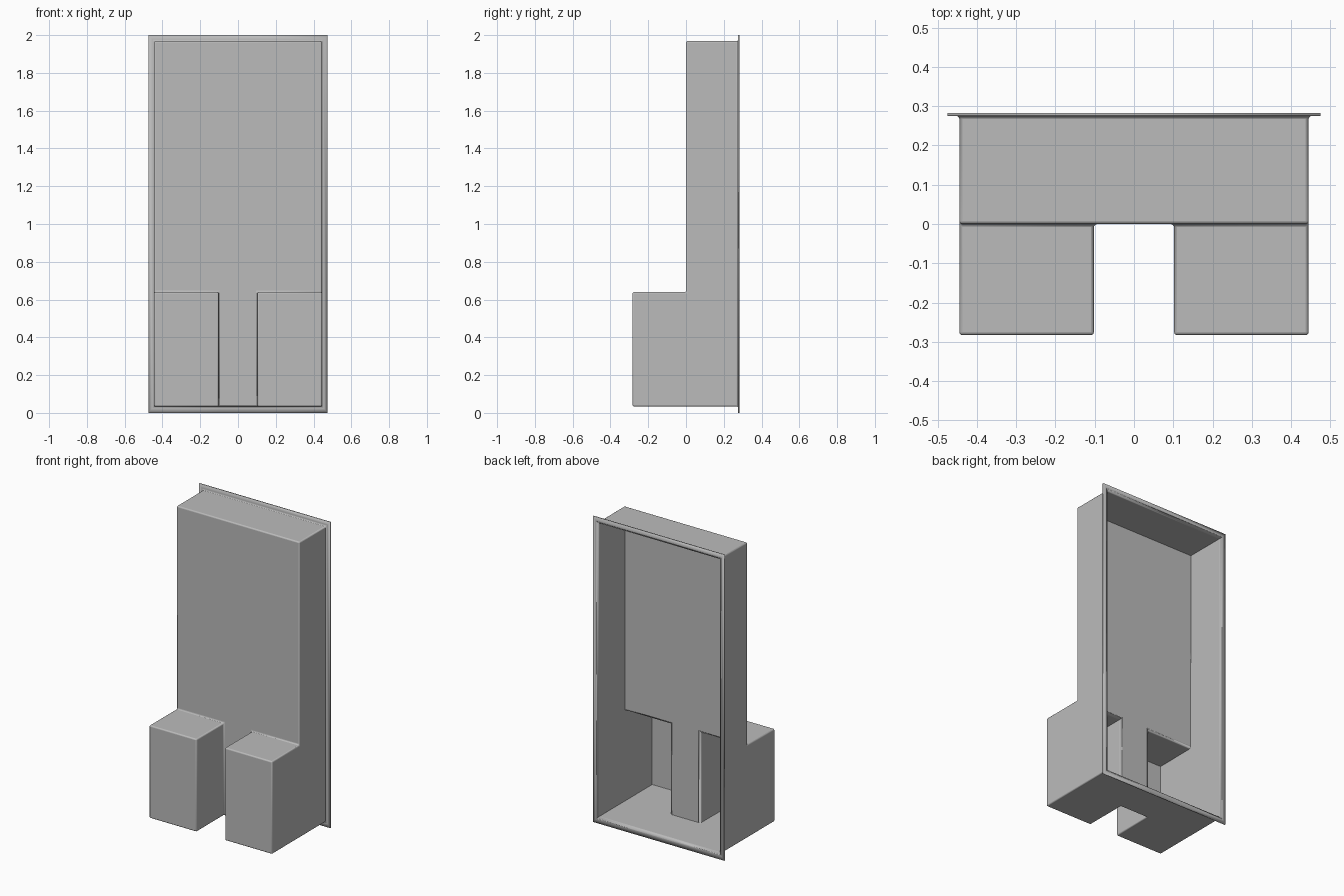
import bpy
import bmesh

cube = bpy.data.objects.get("Cube")
if cube:
    bpy.data.objects.remove(cube, do_unlink=True)

HALF_W, GAP = 0.445, 0.102           # body half width, half gap between legs
BOTTOM, LEG_TOP, TOP = 0.034, 0.64, 1.968
FRONT, BACK = -0.283, 0.2755         # leg front, face of the rim
RIM, WALL = 0.03, 0.0075

grey = bpy.data.materials.new("plain grey")
grey.use_nodes = True
colour = (0.5, 0.5, 0.5, 1)
grey.diffuse_color = colour
grey.node_tree.nodes["Principled BSDF"].inputs["Base Color"].default_value = colour

bm = bmesh.new()

# Front panel as a grid of cells
xs = (-HALF_W, -GAP, GAP, HALF_W)
zs = (BOTTOM, LEG_TOP, TOP)
grid = [[bm.verts.new((x, 0, z)) for x in xs] for z in zs]
cells = [[bm.faces.new((grid[r][c], grid[r][c + 1], grid[r + 1][c + 1], grid[r + 1][c]))
          for c in range(3)] for r in range(2)]


def extrude_border():
    border = [e for e in bm.edges if e.is_boundary]
    out = bmesh.ops.extrude_edge_only(bm, edges=border)["geom"]
    return [v for v in out if isinstance(v, bmesh.types.BMVert)]


# Side walls running back, then the flat rim around the open back
for v in extrude_border():
    v.co.y = BACK
mid_z = (BOTTOM + TOP) / 2
for v in extrude_border():
    if abs(abs(v.co.x) - HALF_W) < 1e-4:
        v.co.x += RIM if v.co.x > 0 else -RIM
    if min(abs(v.co.z - BOTTOM), abs(v.co.z - TOP)) < 1e-4:
        v.co.z += RIM + 0.003 if v.co.z > mid_z else -RIM - 0.004

# Two hollow legs pushed forward
for cell in (cells[0][0], cells[0][2]):
    out = bmesh.ops.extrude_face_region(bm, geom=[cell])["geom"]
    for v in out:
        if isinstance(v, bmesh.types.BMVert):
            v.co.y = FRONT
    if cell.is_valid:
        bmesh.ops.delete(bm, geom=[cell], context="FACES_ONLY")

# Consistent normals facing outward, flat runs merged
bmesh.ops.recalc_face_normals(bm, faces=bm.faces[:])
front = min(bm.faces, key=lambda f: f.calc_center_median().y)
if front.normal.y > 0:
    bmesh.ops.reverse_faces(bm, faces=bm.faces[:])
bmesh.ops.dissolve_limit(bm, angle_limit=0.01, verts=bm.verts[:], edges=bm.edges[:])

mesh = bpy.data.meshes.new("hollow_shell")
bm.to_mesh(mesh)
bm.free()
mesh.materials.append(grey)
shell = bpy.data.objects.new("hollow_shell", mesh)
bpy.context.collection.objects.link(shell)

# Softened edges and sheet thickness
bevel = shell.modifiers.new("rounded_edges", "BEVEL")
bevel.width = 0.008
bevel.segments = 3
bevel.limit_method = "ANGLE"
solid = shell.modifiers.new("sheet_thickness", "SOLIDIFY")
solid.thickness = WALL
solid.offset = -1
solid.use_even_offset = True

bpy.context.view_layer.objects.active = shell
shell.select_set(True)
bpy.ops.object.shade_smooth_by_angle(angle=0.6)
